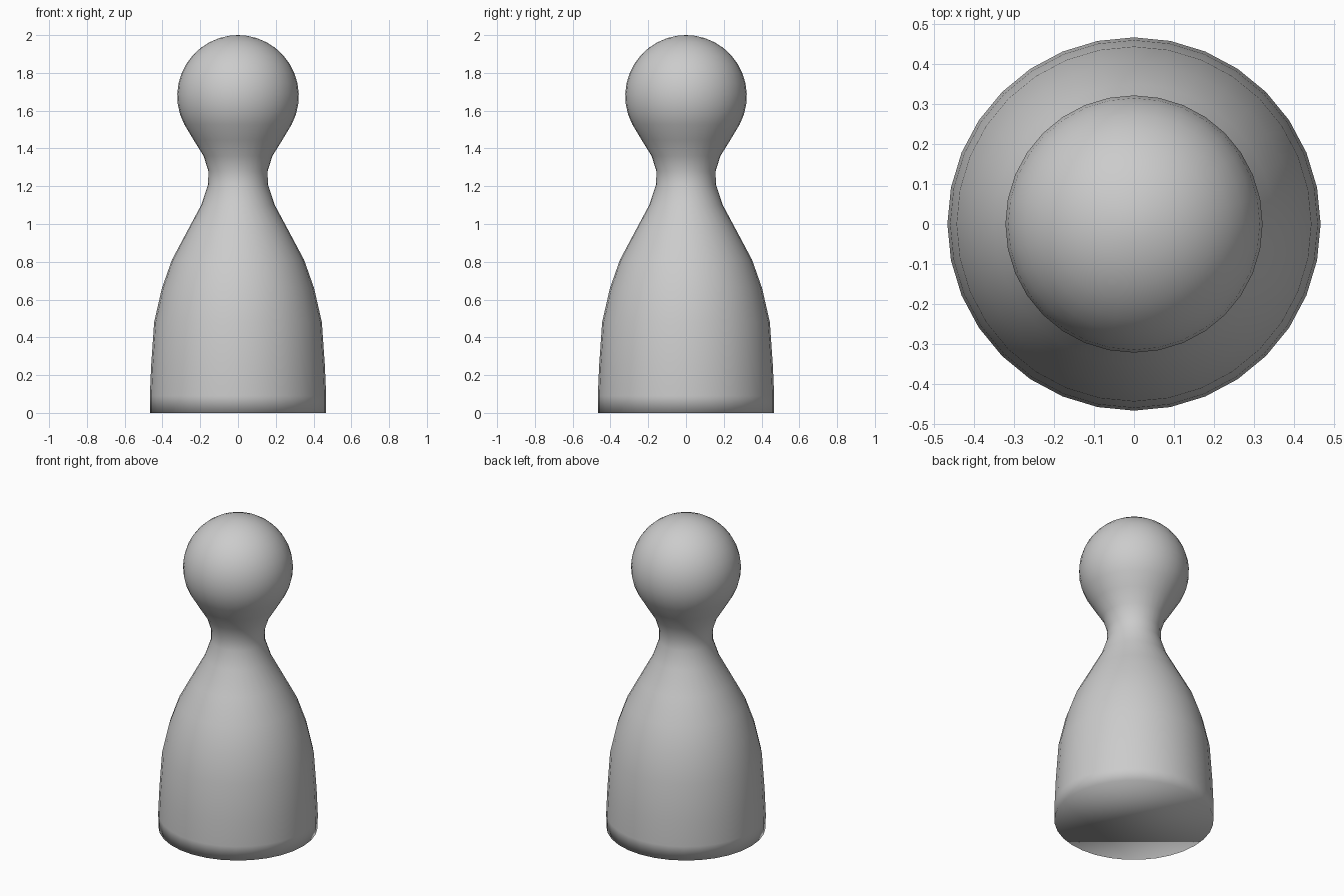
import bpy
import bmesh
from math import sin, cos, pi, radians

SEGMENTS = 32

cube = bpy.data.objects.get("Cube")
if cube:
    bpy.data.objects.remove(cube, do_unlink=True)

# Single plain grey material
grey = bpy.data.materials.new("plain_grey")
grey.use_nodes = True
colour = (0.6, 0.6, 0.6, 1)
grey.diffuse_color = colour
grey.node_tree.nodes["Principled BSDF"].inputs["Base Color"].default_value = colour

# Flared body and narrow neck, as (radius, height) from the base up
profile = [(0.466, 0), (0.467, 0.09), (0.46, 0.25), (0.444, 0.48), (0.403, 0.66),
           (0.35, 0.81), (0.27, 0.96), (0.195, 1.1), (0.158, 1.21), (0.157, 1.28),
           (0.182, 1.36), (0.235, 1.445)]

# Round head: arc from below its widest point to near the crown
HEAD_R, HEAD_Z = 0.322, 1.678
for deg in range(-28, 85, 10):
    a = radians(deg)
    profile.append((HEAD_R * cos(a), HEAD_Z + HEAD_R * sin(a)))

# Turn the profile around z, then close the base and the crown
bm = bmesh.new()
rings = [[bm.verts.new((r * sin(2 * pi * i / SEGMENTS), r * cos(2 * pi * i / SEGMENTS), z))
          for i in range(SEGMENTS)] for r, z in profile]
for low, high in zip(rings, rings[1:]):
    for i in range(SEGMENTS):
        j = (i + 1) % SEGMENTS
        bm.faces.new((low[i], low[j], high[j], high[i]))
bm.faces.new(rings[0])
crown = bm.verts.new((0, 0, 2))
for i in range(SEGMENTS):
    bm.faces.new((rings[-1][i], rings[-1][(i + 1) % SEGMENTS], crown))
bmesh.ops.recalc_face_normals(bm, faces=bm.faces)
for face in bm.faces:
    face.smooth = True

mesh = bpy.data.meshes.new("pawn")
bm.to_mesh(mesh)
bm.free()
mesh.materials.append(grey)
pawn = bpy.data.objects.new("pawn", mesh)
bpy.context.collection.objects.link(pawn)
